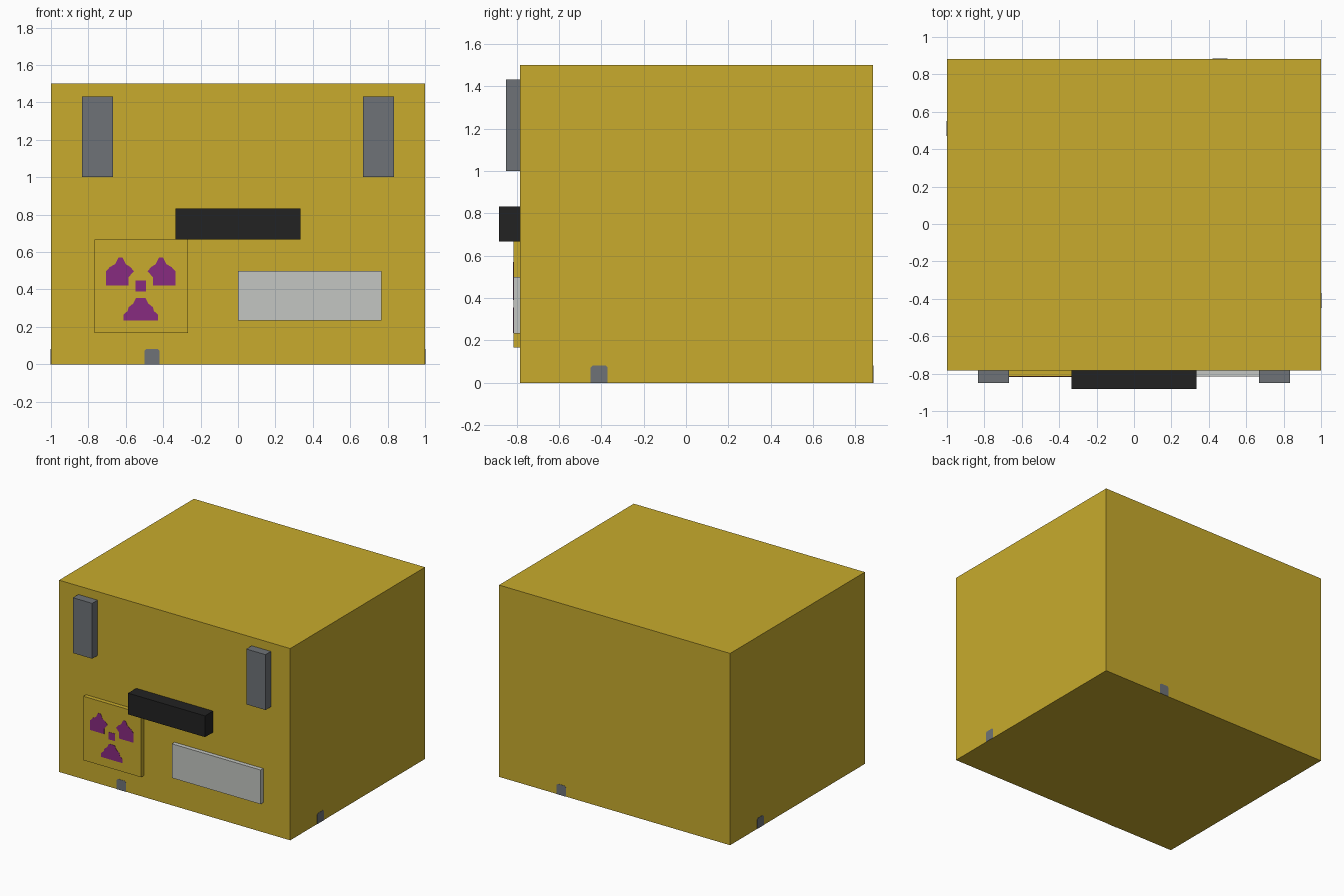
import bpy
import bmesh
from math import pi
from mathutils import Matrix, Vector

if "Cube" in bpy.data.objects:
    bpy.data.objects.remove(bpy.data.objects["Cube"], do_unlink=True)


def material(name, rgb):
    mat = bpy.data.materials.new(name)
    mat.use_nodes = True
    mat.diffuse_color = (*rgb, 1)
    mat.node_tree.nodes["Principled BSDF"].inputs["Base Color"].default_value = (*rgb, 1)
    return mat


YELLOW = material("yellow paint", (0.578, 0.407, 0.026))
GREY = material("grey metal", (0.156, 0.171, 0.184))
BLACK = material("black grip", (0.016, 0.016, 0.016))
WHITE = material("pale label", (0.552, 0.565, 0.539))
PURPLE = material("purple sign", (0.242, 0.024, 0.216))

FRONT, BACK = -0.783, 0.883
PANEL_FRONT = FRONT - 0.033
THIN = 0.002


def finish(name, bm, mat):
    bmesh.ops.recalc_face_normals(bm, faces=bm.faces)
    mesh = bpy.data.meshes.new(name)
    bm.to_mesh(mesh)
    bm.free()
    mesh.materials.append(mat)
    obj = bpy.data.objects.new(name, mesh)
    bpy.context.collection.objects.link(obj)
    return obj


def box(name, x, y, z, mat):
    """Box spanning the given (low, high) ranges."""
    bm = bmesh.new()
    bmesh.ops.create_cube(bm, size=1)
    low, high = (Vector(c) for c in zip(x, y, z))
    for v in bm.verts:
        v.co = (low + high) / 2 + v.co * (high - low)
    return finish(name, bm, mat)


def plate(name, outline, y, mat, matrix=Matrix()):
    """Thin plate with an (x, z) outline, standing proud of the plane at y."""
    bm = bmesh.new()
    face = bm.faces.new([bm.verts.new((x, y, z)) for x, z in outline])
    new = bmesh.ops.extrude_face_region(bm, geom=[face])["geom"]
    verts = [g for g in new if isinstance(g, bmesh.types.BMVert)]
    bmesh.ops.translate(bm, verts=verts, vec=(0, -THIN, 0))
    bm.transform(matrix)
    return finish(name, bm, mat)


# Main case
box("case", (-1, 1), (FRONT, BACK), (0, 1.5), YELLOW)

# Hinges, handle, label and sign panel on the front
for side, x in (("right", -0.833), ("left", 0.667)):
    box(side + "_hinge", (x, x + 0.166), (FRONT - 0.067, FRONT), (1, 1.433), GREY)
box("handle", (-0.333, 0.333), (FRONT - 0.1, FRONT), (0.667, 0.833), BLACK)
box("label", (0, 0.767), (PANEL_FRONT, FRONT), (0.233, 0.5), WHITE)
box("sign_panel", (-0.767, -0.267), (PANEL_FRONT, FRONT), (0.167, 0.667), YELLOW)

# Three-bladed sign, outlines measured from its centre line
CENTRE = -0.52
upper = [(-0.187, 0.42), (-0.187, 0.495), (-0.165, 0.52), (-0.137, 0.535),
         (-0.12, 0.57), (-0.097, 0.57), (-0.08, 0.535), (-0.055, 0.52),
         (-0.037, 0.497), (-0.055, 0.477), (-0.065, 0.465), (-0.065, 0.42)]
for side, sign in (("right", 1), ("left", -1)):
    plate(side + "_sign_blade", [(CENTRE + sign * x, z) for x, z in upper],
          PANEL_FRONT, PURPLE)
half = [(0.093, 0.235), (0.093, 0.265), (0.07, 0.285), (0.065, 0.305),
        (0.04, 0.325), (0.025, 0.355)]
lower = half + [(-x, z) for x, z in reversed(half)]
plate("lower_sign_blade", [(CENTRE + x, z) for x, z in lower], PANEL_FRONT, PURPLE)
dot = [(-0.029, 0.39), (0.029, 0.39), (0.029, 0.447), (-0.029, 0.447)]
plate("sign_centre", [(CENTRE + x, z) for x, z in dot], PANEL_FRONT, PURPLE)

# Small slot near the foot of each side, repeated by quarter turns
slot = [(-0.04, 0), (0.04, 0), (0.04, 0.072), (0.03, 0.082), (-0.03, 0.082), (-0.04, 0.072)]
middle = Matrix.Translation((0, (FRONT + BACK) / 2, 0))
for i, side in enumerate(("front", "left", "back", "right")):
    reach = 1 if i % 2 else (BACK - FRONT) / 2
    turn = middle @ Matrix.Rotation(i * pi / 2, 4, "Z")
    plate(side + "_slot", [(x - 0.46, z) for x, z in slot], -reach, GREY, turn)
